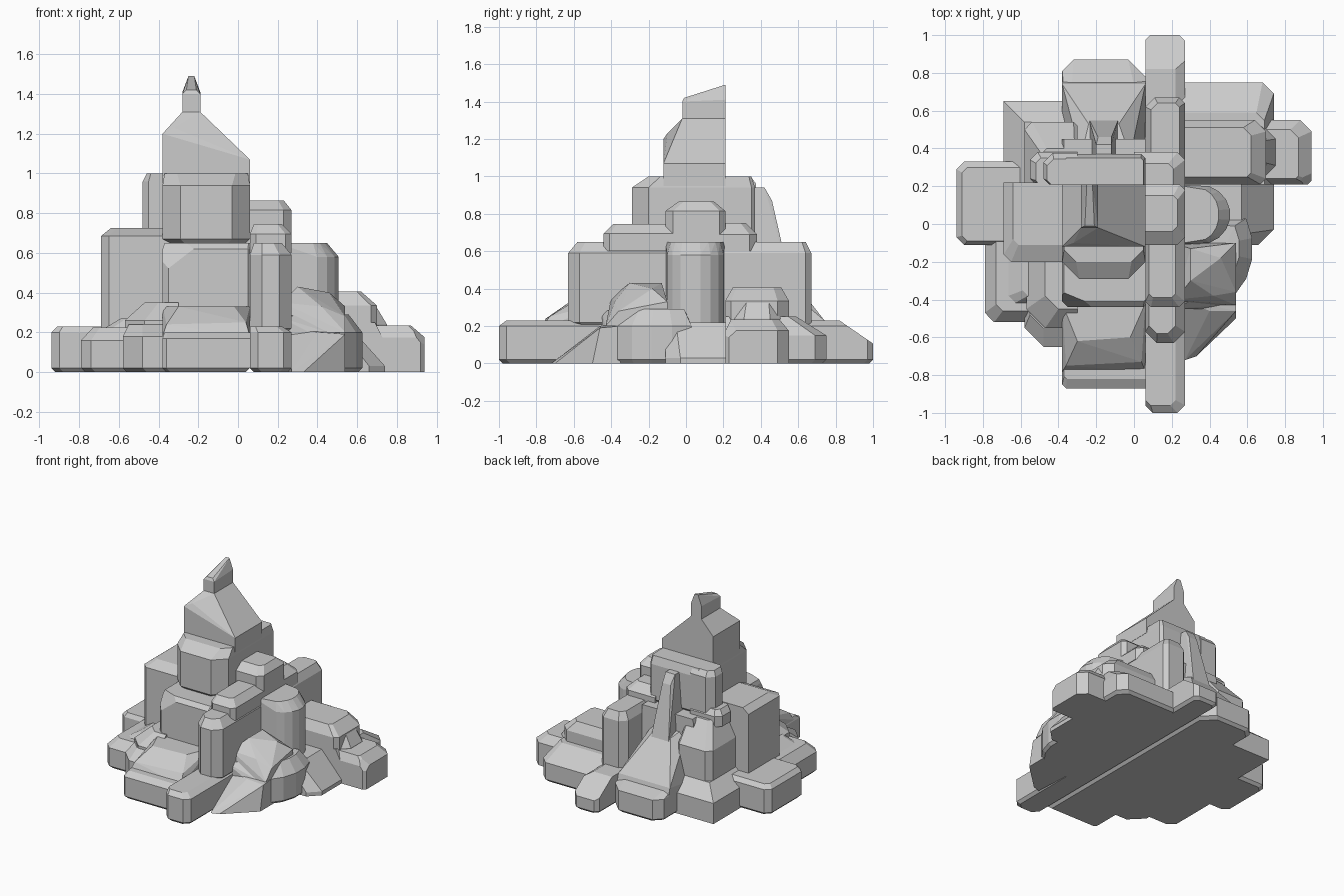
import bpy, bmesh
from math import sin, cos, radians
from mathutils import Vector


def hull(name, pts, cuts=()):
    """Convex rock from points, trimmed by (point, outward normal) planes."""
    bm = bmesh.new()
    for p in pts:
        bm.verts.new(p)
    bmesh.ops.remove_doubles(bm, verts=bm.verts, dist=0.0005)
    r = bmesh.ops.convex_hull(bm, input=bm.verts)
    junk = {g for g in r["geom_interior"] + r["geom_unused"] if isinstance(g, bmesh.types.BMVert)}
    bmesh.ops.delete(bm, geom=list(junk), context='VERTS')
    for co, no in cuts:
        g = bm.verts[:] + bm.edges[:] + bm.faces[:]
        res = bmesh.ops.bisect_plane(bm, geom=g, plane_co=co, plane_no=no, clear_outer=True)
        edges = [e for e in res["geom_cut"] if isinstance(e, bmesh.types.BMEdge)]
        bmesh.ops.contextual_create(bm, geom=edges)
    bmesh.ops.dissolve_limit(bm, angle_limit=radians(1), verts=bm.verts, edges=bm.edges)
    bmesh.ops.recalc_face_normals(bm, faces=bm.faces)
    me = bpy.data.meshes.new(name)
    bm.to_mesh(me)
    bm.free()
    ob = bpy.data.objects.new(name, me)
    bpy.context.collection.objects.link(ob)
    return ob


def octagon(x0, x1, y0, y1, z, cs):
    """Rectangle with corner chamfers in order: front left, front right, back right, back left."""
    a, b, c, d = cs
    return [(x0, y0 + a, z), (x0 + a, y0, z), (x1 - b, y0, z), (x1, y0 + b, z),
            (x1, y1 - c, z), (x1 - c, y1, z), (x0 + d, y1, z), (x0, y1 - d, z)]


def block(name, xs, ys, zs, cs=(0, 0, 0, 0), top=(0, 0, 0, 0), drop=0.04, foot=0.0, cuts=()):
    """Chamfered block; top = inset of the top face on left, right, front, back."""
    (x0, x1), (y0, y1), (z0, z1) = xs, ys, zs
    l, r, f, b = top
    pts = octagon(x0 + foot, x1 - foot, y0 + foot, y1 - foot, z0, cs)
    pts += octagon(x0, x1, y0, y1, z0 + foot, cs)
    pts += octagon(x0, x1, y0, y1, z1 - drop, cs)
    pts += octagon(x0 + l, x1 - r, y0 + f, y1 - b, z1, [c * 0.7 for c in cs])
    return hull(name, pts, cuts)


# Foot of the rock
block("base_spine", (-.38, .06), (-.87, .87), (0, .2), (.02, 0, .09, .06), (.01, 0, .05, .12), .03, .02)
block("base_ridge", (.06, .27), (-1, 1), (0, .23), (.04, .04, .03, .03), (0, .05, .04, 0), .03, .02,
      cuts=[((.16, .82, .23), (0, .55, .8))])
block("base_left_wing", (-.94, -.3), (-.11, .33), (0, .23), (.04, 0, 0, .04), (.03, 0, .02, .03), .03, .02)
block("base_left_front", (-.79, -.3), (-.52, 0), (0, .225), (.05, .02, 0, 0), (.06, 0, .06, 0), .065, .02)
block("base_left_toe", (-.58, -.3), (-.65, -.3), (0, .24), (.1, 0, 0, 0), (.03, 0, .1, 0), .06, .02)
block("base_left_back", (-.69, -.3), (.2, .65), (0, .25), (0, 0, 0, 0), (.11, 0, 0, .11), .09)
block("base_right_back", (.2, .74), (.21, .75), (0, .25), (0, 0, .06, .04), (0, .05, 0, .16), .1, .02)
block("base_right_wing", (.6, .94), (.21, .55), (0, .235), (0, .02, .06, 0), (.02, .07, .03, .05), .06, .0,
      cuts=[((.9, .24, .2), (.7, -.5, .55))])
block("base_right_middle", (.2, .74), (-.11, .23), (0, .22), (0, .08, 0, 0), (0, .17, 0, 0), .19)

# Rounded boulder and wedge at the front right
arc = [radians(a) for a in range(-90, 31, 20)]
hull("front_boulder_foot", [(.36 + .27 * cos(a), -.13 + .32 * sin(a), z) for a in arc for z in (.02, .2)]
     + [(.36 + .2 * cos(a), -.13 + .24 * sin(a), .29) for a in arc] + [(.36 + .25 * cos(a), -.13 + .3 * sin(a), 0) for a in arc]
     + [(.2, y, z) for y in (-.45, 0) for z in (0, .28)])
hull("front_boulder", [(.2, -.43, .2), (.54, -.43, .2), (.54, -.1, .2), (.2, -.1, .2), (.54, -.36, .28), (.54, -.1, .33),
                       (.42, -.38, .33), (.22, -.4, .35), (.46, -.18, .4), (.3, -.3, .43), (.3, -.13, .43)])
hull("front_wedge", [(.27, -.72, 0), (.33, -.7, 0), (.54, -.5, 0), (.54, -.35, 0), (.25, -.35, 0),
                     (.54, -.46, .19), (.4, -.46, .2), (.25, -.4, .22), (.54, -.35, .2)])

# Front apron
hull("front_apron", [(-.38, -.78, .18), (.06, -.78, .18), (.06, -.4, .18), (-.38, -.4, .18), (-.36, -.75, .24),
                     (.04, -.73, .25), (-.3, -.62, .33), (-.02, -.6, .33), (-.38, -.42, .33), (.06, -.42, .33), (-.16, -.7, .27)])
block("left_apron", (-.69, -.3), (-.43, 0), (.18, .27), (.04, 0, 0, 0), (.1, 0, .05, 0), .06)
block("left_apron_upper", (-.57, -.3), (-.55, -.1), (.2, .35), (.1, 0, 0, 0), (.1, 0, .1, 0), .09)

# Middle tier
block("middle_core", (-.38, .06), (-.44, .45), (.15, .65), (.03, .01, 0, 0), (.01, 0, .03, 0), .03,
      cuts=[((-.3, -.43, .58), (-.35, -.85, .45))])
block("middle_left", (-.69, -.3), (-.2, .22), (.2, .725), (.04, 0, 0, 0), (.05, 0, .09, 0), .04)
block("middle_left_back", (-.58, -.3), (.1, .54), (.2, .65), (0, 0, .02, .04), (.09, 0, 0, .14), .17)
block("front_pillar", (.06, .27), (-.63, 0), (.2, .65), (.06, .06, 0, 0), (.02, .05, .05, 0), .06, .02)
block("front_pillar_cap", (.06, .27), (-.44, 0), (.6, .745), (.03, .03, 0, 0), (.02, .05, .05, 0), .05)
block("back_pillar", (.06, .27), (0, .67), (.15, .65), (0, 0, .03, .05), (.03, .03, 0, .03), .06)

# Round sided column on the right
side = [radians(a) for a in range(-70, 71, 20)]
hull("right_column", [(.34 + .17 * cos(a), .05 + .16 * sin(a), z) for a in side for z in (.15, .58)]
     + [(.34 + .11 * cos(a), .05 + .14 * sin(a), .65) for a in side] + [(.2, y, z) for y in (-.11, .21) for z in (.15, .65)])

# Stepped hump at the back right
block("right_hump", (.2, .7), (.21, .55), (.18, .405), (0, .03, .06, 0), (0, .08, .04, .04), .07)
block("right_hump_step", (.2, .75), (.26, .52), (.18, .34), (0, .05, .07, 0), (0, .06, .03, .03), .1)

# Back cone and its spike
hull("back_cone", [(-.38, .3, .16), (.06, .3, .16), (.06, .76, .16), (-.38, .76, .16), (.06, .74, .23), (-.38, .74, .23),
                   (-.24, .53, .5), (-.08, .53, .5), (-.28, .36, .55), (-.02, .36, .55)])
hull("back_spike", [(-.24, .34, .4), (-.08, .34, .4), (-.24, .56, .42), (-.08, .56, .42), (-.21, .5, .65), (-.1, .51, .65),
                    (-.19, .46, .87), (-.12, .46, .87), (-.2, .42, .94), (-.12, .42, .94), (-.2, .36, .94), (-.12, .36, .94)])

# Upper tier
block("upper_core", (-.38, .06), (-.29, .37), (.64, 1), (.09, .09, .02, .02), (.01, .01, .09, .02), .06, .03)
block("upper_left", (-.48, -.3), (.21, .375), (.65, 1), (.03, 0, 0, .05), (.02, 0, 0, .03), .04)
block("upper_left_step", (-.55, -.3), (.21, .38), (.6, .72), (.03, 0, 0, .04), (.03, 0, 0, .03), .04)
block("upper_right", (.0, .27), (-.11, .21), (.6, .865), (0, .04, .03, 0), (0, .04, .07, .06), .05)
block("upper_right_back", (.0, .27), (.15, .38), (.6, .75), (0, 0, .04, 0), (0, .06, 0, .06), .06)

# Summit and pointed spire
hull("summit", [(-.38, -.12, .95), (.06, -.12, .95), (.06, .21, .95), (-.38, .21, .95), (-.38, -.12, 1.2), (-.38, .21, 1.2),
                (.06, -.12, 1.07), (.06, .21, 1.07), (-.32, -.1, 1.23), (-.28, -.02, 1.31), (-.19, -.02, 1.31),
                (-.28, .21, 1.31), (-.19, .21, 1.31)])
hull("spire", [(x, y, 1.25) for x in (-.28, -.19) for y in (-.02, .21)]
     + [(-.28, -.02, 1.4), (-.19, -.02, 1.4), (-.28, .21, 1.41), (-.19, .21, 1.41), (-.26, -.01, 1.42), (-.21, -.01, 1.42),
        (-.25, .21, 1.49), (-.22, .21, 1.49)])
